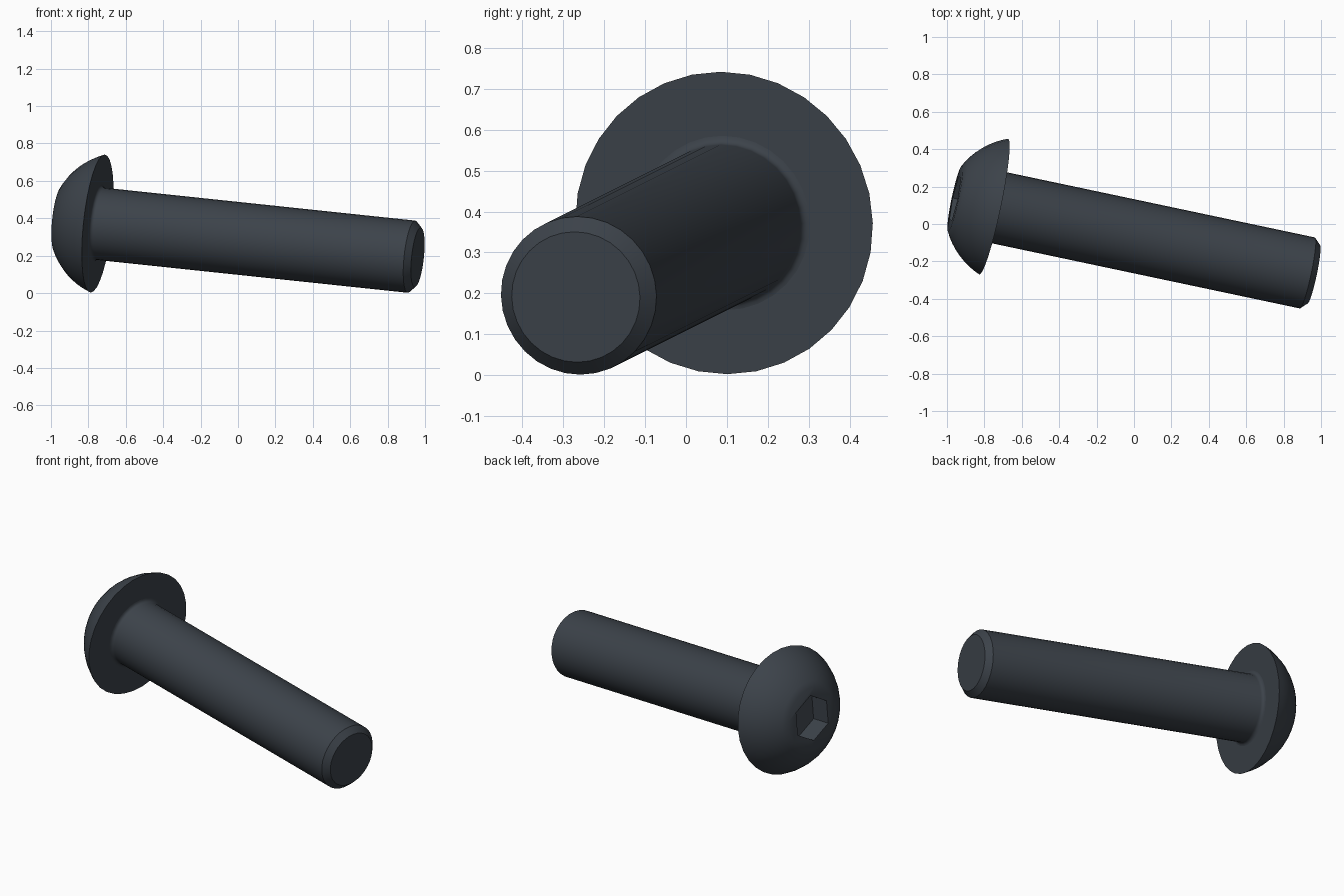
import bpy, bmesh, math
from mathutils import Matrix, Vector

if "Cube" in bpy.data.objects:
    bpy.data.objects.remove(bpy.data.objects["Cube"])

SEGMENTS = 32
HEAD_R, FLAT_R, HEAD_H = 0.371, 0.18, 0.212
SHAFT_R, TIP_R, LENGTH = 0.194, 0.16, 1.758
FILLET = 0.02
HEX_R, HEX_DEPTH = 0.134, 0.12

# Local z runs along the bolt from the head to the tip, local x points up
axis = Vector((1, -0.2115, -0.1056)).normalized()
up = (Vector((0, 0, 1)) - axis * axis.z).normalized()
side = axis.cross(up)
place = Matrix((up, side, axis)).transposed().to_4x4()
place.translation = (-0.75, 0.093, 0.372)

steel = bpy.data.materials.new("dark steel")
steel.use_nodes = True
steel.diffuse_color = (0.045, 0.055, 0.068, 1)
steel.node_tree.nodes["Principled BSDF"].inputs["Base Color"].default_value = steel.diffuse_color


def lathe(name, profile, segments=SEGMENTS):
    """Turn (radius, position) points around the bolt axis."""
    bm = bmesh.new()
    points = [bm.verts.new((r, 0, t)) for r, t in profile]
    edges = [bm.edges.new(pair) for pair in zip(points, points[1:])]
    bmesh.ops.spin(bm, geom=points + edges, cent=(0, 0, 0), axis=(0, 0, 1),
                   angle=math.tau, steps=segments, use_merge=True)
    bmesh.ops.remove_doubles(bm, verts=bm.verts, dist=0.0001)
    bmesh.ops.holes_fill(bm, edges=bm.edges, sides=0)
    bmesh.ops.recalc_face_normals(bm, faces=bm.faces)
    mesh = bpy.data.meshes.new(name)
    bm.to_mesh(mesh)
    bm.free()
    mesh.materials.append(steel)
    obj = bpy.data.objects.new(name, mesh)
    bpy.context.collection.objects.link(obj)
    obj.matrix_world = place
    return obj


# Domed head: a circular arc from the sharp rim to the flat top
drop = (HEAD_R**2 - FLAT_R**2 - HEAD_H**2) / (2 * HEAD_H)
dome_r = math.hypot(HEAD_R, drop)
start, end = math.atan2(drop, HEAD_R), math.atan2(drop + HEAD_H, FLAT_R)
angles = [start + (end - start) * i / 8 for i in range(9)]
head = lathe("head", [(dome_r * math.cos(a), drop - dome_r * math.sin(a)) for a in angles])

# Hexagonal socket cut into the flat top
cutter = lathe("socket_cutter", [(HEX_R, -HEAD_H - 0.1), (HEX_R, HEX_DEPTH - HEAD_H)], 6)
cutter.hide_render = True
cut = head.modifiers.new("socket", "BOOLEAN")
cut.operation, cut.solver, cut.object = "DIFFERENCE", "EXACT", cutter
bpy.context.view_layer.update()
bpy.context.view_layer.objects.active = head
bpy.ops.object.modifier_apply(modifier=cut.name)
bpy.data.objects.remove(cutter)

# Shaft with a fillet under the head and a chamfered tip
turns = [math.pi / 2 * i / 4 for i in range(5)]
fillet = [(SHAFT_R + FILLET * (1 - math.sin(a)), FILLET * (1 - math.cos(a))) for a in turns]
shaft = lathe("shaft", fillet + [(SHAFT_R, LENGTH + TIP_R - SHAFT_R), (TIP_R, LENGTH)])

# Smooth round surfaces, crisp edges
for obj in (head, shaft):
    bpy.ops.object.select_all(action="DESELECT")
    obj.select_set(True)
    bpy.context.view_layer.objects.active = obj
    bpy.ops.object.shade_smooth_by_angle(angle=math.radians(30))
